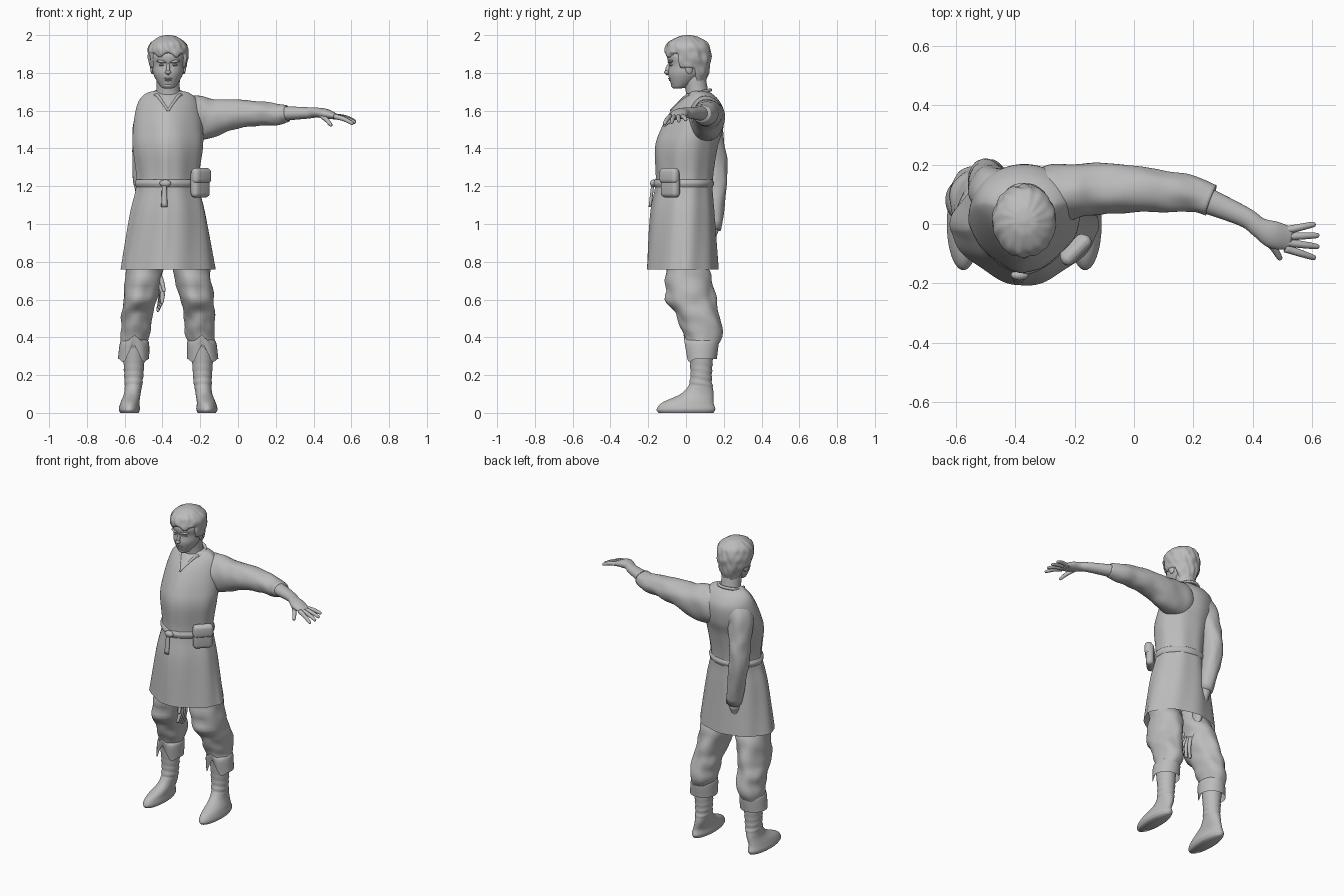
import bpy, bmesh, math
from mathutils import Vector, Matrix, noise

cube = bpy.data.objects.get("Cube")
if cube:
    bpy.data.objects.remove(cube, do_unlink=True)

grey = bpy.data.materials.new("plain grey")
grey.use_nodes = True
COLOUR = (0.5, 0.5, 0.5, 1)
grey.diffuse_color = COLOUR
grey.node_tree.nodes["Principled BSDF"].inputs["Base Color"].default_value = COLOUR

MID = -0.37          # body centre line
X, Y, Z = Matrix.Identity(3)
SIDES = {"left": 1, "right": -1}


def finish(name, bm):
    """Turn a bmesh into a smooth grey object."""
    bmesh.ops.recalc_face_normals(bm, faces=bm.faces)
    mesh = bpy.data.meshes.new(name)
    bm.to_mesh(mesh)
    bm.free()
    mesh.materials.append(grey)
    mesh.shade_smooth()
    obj = bpy.data.objects.new(name, mesh)
    bpy.context.collection.objects.link(obj)
    return obj


def smooth_rows(rows, steps):
    """Catmull-Rom interpolation of the given section rows."""
    rows = [Vector(row) for row in rows]
    first, last = rows[0] * 2 - rows[1], rows[-1] * 2 - rows[-2]
    padded = [first] + rows + [last]
    result = []
    for before, start, end, after in zip(padded, padded[1:], padded[2:], padded[3:]):
        slope_in, slope_out = (end - before) / 2, (after - start) / 2
        for i in range(steps):
            t = i / steps
            ease = t * t * (3 - 2 * t)
            result.append(start.lerp(end, ease) + slope_in * (t * (1 - t) ** 2)
                          - slope_out * (t * t * (1 - t)))
    return result + [rows[-1]]


def loft(name, rows, ref=None, fold=None, shift=None, point=1, open_start=False, sides=48, steps=6):
    """Skin oval sections (x, y, z, radius, radius); rings stay level unless ref is given."""
    rows = smooth_rows(rows, steps)
    last = len(rows) - 1
    bm = bmesh.new()
    rings = []
    for i, row in enumerate(rows):
        across, along = X, Y
        if ref:
            tangent = (rows[min(i + 1, last)] - rows[max(i - 1, 0)]).to_3d().normalized()
            across = tangent.cross(ref).normalized()
            along = across.cross(tangent)
        station = row.x if ref is Z else row.z
        ring = []
        for k in range(sides):
            angle = math.tau * k / sides
            c, s = math.cos(angle), math.sin(angle)
            if s < 0:
                c, s = math.copysign(abs(c) ** point, c), -abs(s) ** point
            swell = fold(angle, station) if fold else 1
            place = row.to_3d() + (across * row[3] * c + along * row[4] * s) * swell
            if shift:
                place.z += shift(angle, i / last)
            ring.append(bm.verts.new(place))
        rings.append(ring)
    for low, high in zip(rings, rings[1:]):
        for k in range(sides):
            bm.faces.new((low[k], low[k - 1], high[k - 1], high[k]))
    if not open_start:
        bm.faces.new(rings[0])
    bm.faces.new(rings[-1])
    return finish(name, bm)


def body_loft(name, rows, offset=0, **options):
    """Loft rows (y, z, radius, radius) around the body centre line."""
    return loft(name, [(MID + offset, *row) for row in rows], **options)


def ball(name, loc, size, rot=(0, 0, 0)):
    """Ellipsoid placed relative to the body centre line."""
    bm = bmesh.new()
    bmesh.ops.create_uvsphere(bm, u_segments=20, v_segments=12, radius=1)
    obj = finish(name, bm)
    obj.location, obj.scale, obj.rotation_euler = X * MID + Vector(loc), size, rot


def soft_box(name, loc, size, turn, bevel):
    bm = bmesh.new()
    bmesh.ops.create_cube(bm, size=1, matrix=Matrix.Diagonal((*size, 1)))
    bmesh.ops.bevel(bm, geom=bm.edges[:], offset=bevel, segments=4, profile=0.5, affect='EDGES')
    obj = finish(name, bm)
    obj.location, obj.rotation_euler.z = loc, turn


# Cloth and hair relief, given as a radius factor by angle and distance along the part
def crumple(amount):
    def fold(angle, z):
        return 1 + amount * noise.noise((math.cos(angle) * 1.3, math.sin(angle) * 1.3, z * 14))
    return fold


def pleats(angle, z):
    depth = min(1, max(0, 1.62 - z) * 3) / 60
    return 1 + depth * math.sin(angle * 9 + 1.5 * math.sin(z * 4))


def wraps(angle, z):
    return 1 + (.035 * math.sin(z * 170 + 2 * math.sin(angle)) if .14 < z < .28 else 0)


def locks(angle, z):
    front = -math.sin(angle)
    hairline = 1.895 + .012 * math.sin(angle * 7)
    bare = z < hairline and front > (-.25 if z < 1.83 else .5)
    tuft = noise.noise((math.cos(angle) * 3, math.sin(angle) * 3, z * 22))
    return .8 if bare else 1 + tuft / 14 + math.sin(angle * 16 + z * 60) / 80


def cuff_edge(angle, along):
    """Split at the front with a hanging tip on each side."""
    off = abs(math.remainder(angle + math.pi / 2, math.tau))
    notch = max(0, 1 - off / .55) / 12 - max(0, 1 - abs(off - .75) / .4) / 60
    return notch * (1 - along)


# Tunic, open at the hem, with a pointed front
body_loft("tunic", [
    (-.02, .76, .25, .19), (-.02, 1.05, .2, .17), (-.01, 1.22, .165, .15), (0, 1.4, .185, .165),
    (.03, 1.5, .185, .165), (.06, 1.6, .172, .14), (.07, 1.66, .15, .1), (.07, 1.695, .11, .06),
    (.06, 1.705, .06, .05)], fold=pleats, point=1.3, open_start=True, sides=96)
body_loft("belt", [(-.012, 1.215 + h, .176 - abs(h) / 3, .16 - abs(h) / 3) for h in (-.02, 0, .02)],
          point=1.3, sides=64)

# Collar edge running down to a short slit
slit = (MID, -.08, 1.6, .007, .007)
collar = []
for step in range(-3, 16):
    c, s = math.cos(step * math.pi / 12), math.sin(step * math.pi / 12)
    collar.append((MID + .075 * c, .055 + .075 * s, 1.69 + .02 * s, .009, .009))
loft("collar", [slit] + collar + [slit], ref=Z, sides=10)

# Belt knot, hanging strap and pouch
ball("belt_knot", (-.015, -.172, 1.215), (.03, .018, .02))
body_loft("belt_strap", [(-.175, 1.22, .012, .008), (-.19, 1.09, .017, .008)], offset=-.02, sides=12)
corner = math.pi / 4
soft_box("pouch", (-.2, -.083, 1.215), (.12, .05, .15), corner, .024)
soft_box("pouch_flap", (-.195, -.088, 1.255), (.126, .05, .085), corner, .024)

# Legs, cuffs and boots
for side, sign in SIDES.items():
    def leg_loft(part, rows, **options):
        loft(f"{side}_{part}", [(MID + sign * x, *row) for x, *row in rows], **options)

    leg_loft("trouser", [
        (.19, .085, .33, .065, .07), (.17, .09, .42, .08, .1), (.165, .065, .52, .083, .118),
        (.15, .025, .6, .088, .13), (.125, .01, .75, .098, .115), (.11, -.02, .88, .08, .08)],
        fold=crumple(.15))
    leg_loft("cuff", [(.183, .08, .285, .083, .083), (.178, .08, .37, .077, .092),
                      (.176, .08, .39, .06, .075)], shift=cuff_edge, open_start=True)
    leg_loft("boot", [
        (.205, 0, 0, .048, .145), (.205, 0, .02, .056, .155), (.202, .01, .055, .05, .135),
        (.188, .065, .11, .044, .08), (.182, .08, .19, .05, .057), (.182, .08, .36, .06, .068)],
        fold=wraps, steps=12)

# Sleeves: one reaching out, one bent behind the back
loft("left_sleeve", [
    (-.37, .08, 1.58, .09, .09), (-.27, .1, 1.56, .1, .12), (-.17, .115, 1.56, .09, .11),
    (-.05, .117, 1.577, .083, .082), (.1, .11, 1.585, .07, .066), (.2, .1, 1.58, .06, .057),
    (.26, .08, 1.585, .054, .046)], ref=Z, fold=crumple(.08))
loft("right_sleeve", [
    (-.42, .1, 1.6, .08, .07), (-.47, .11, 1.53, .085, .08), (-.495, .14, 1.38, .063, .07),
    (-.495, .157, 1.23, .06, .063), (-.45, .14, .97, .045, .046)], ref=Y, fold=crumple(.1))

# Bare forearm and hands
loft("left_hand", [
    (.22, .09, 1.585, .046, .04), (.37, .025, 1.588, .034, .03), (.42, -.01, 1.59, .034, .026),
    (.47, -.036, 1.582, .046, .026), (.53, -.05, 1.566, .038, .013)], ref=Z, sides=24)
loft("right_hand", [(-.45, .14, .98, .036, .036), (-.44, .05, .77, .022, .045),
                    (-.42, .02, .68, .014, .04)], ref=Y, sides=24)


def finger(name, start, end, bend, ref):
    start, end = Vector(start), Vector(end)
    middle = (start + end) / 2 + Vector(bend)
    spots = ((start, .014), (middle, .012), (middle.lerp(end, .85), .009), (end, .003))
    loft(name, [(*spot, r, r) for spot, r in spots], ref=ref, sides=12)


for i in range(4):
    reach = .63 - .012 * abs(i - 1.5)
    finger(f"left_finger_{i}", (.51, -.022 - i / 50, 1.57), (reach, -i / 26, 1.55 - i / 140),
           Z / 160, Z)
    finger(f"right_finger_{i}", (-.425, .045 - i / 50, .7), (-.425 + i / 140, .025 - i / 36, .535 + i / 70),
           X / 70, Y)
finger("left_thumb", (.435, -.04, 1.58), (.495, -.12, 1.52), X / 200, Z)
finger("right_thumb", (-.43, 0, .76), (-.39, -.06, .64), X / 200, Y)

# Neck, head and hair
body_loft("neck", [(.065, 1.62, .09, .07), (.06, 1.69, .064, .06), (.04, 1.8, .062, .06)])
body_loft("head", [
    (-.045, 1.718, .022, .022), (-.03, 1.73, .042, .045), (0, 1.79, .077, .094),
    (.01, 1.84, .085, .1), (.01, 1.9, .088, .108), (.01, 1.98, .04, .05)])
body_loft("hair", [
    (.045, 1.735, .052, .055), (.02, 1.83, .095, .107), (.01, 1.9, .106, .122),
    (.01, 1.955, .095, .108), (.01, 1.99, .05, .055), (.01, 2, .012, .012)],
    fold=locks, sides=80, steps=9)

# Face
ball("nose_bridge", (0, -.093, 1.82), (.01, .016, .034), (-.3, 0, 0))
ball("nose_tip", (0, -.102, 1.803), (.016, .014, .01))
ball("upper_lip", (0, -.083, 1.77), (.024, .012, .005))
ball("lower_lip", (0, -.079, 1.761), (.02, .012, .006))
ball("chin", (0, -.06, 1.734), (.025, .02, .015))
for side, sign in SIDES.items():
    ball(side + "_brow", (sign * .034, -.082, 1.86), (.03, .014, .008), (0, sign * -.15, sign * .3))
    ball(side + "_eye", (sign * .034, -.077, 1.842), (.016, .012, .006), (0, 0, sign * .3))
    ball(side + "_ear", (sign * .084, .015, 1.825), (.01, .02, .032), (.2, 0, sign * .25))
